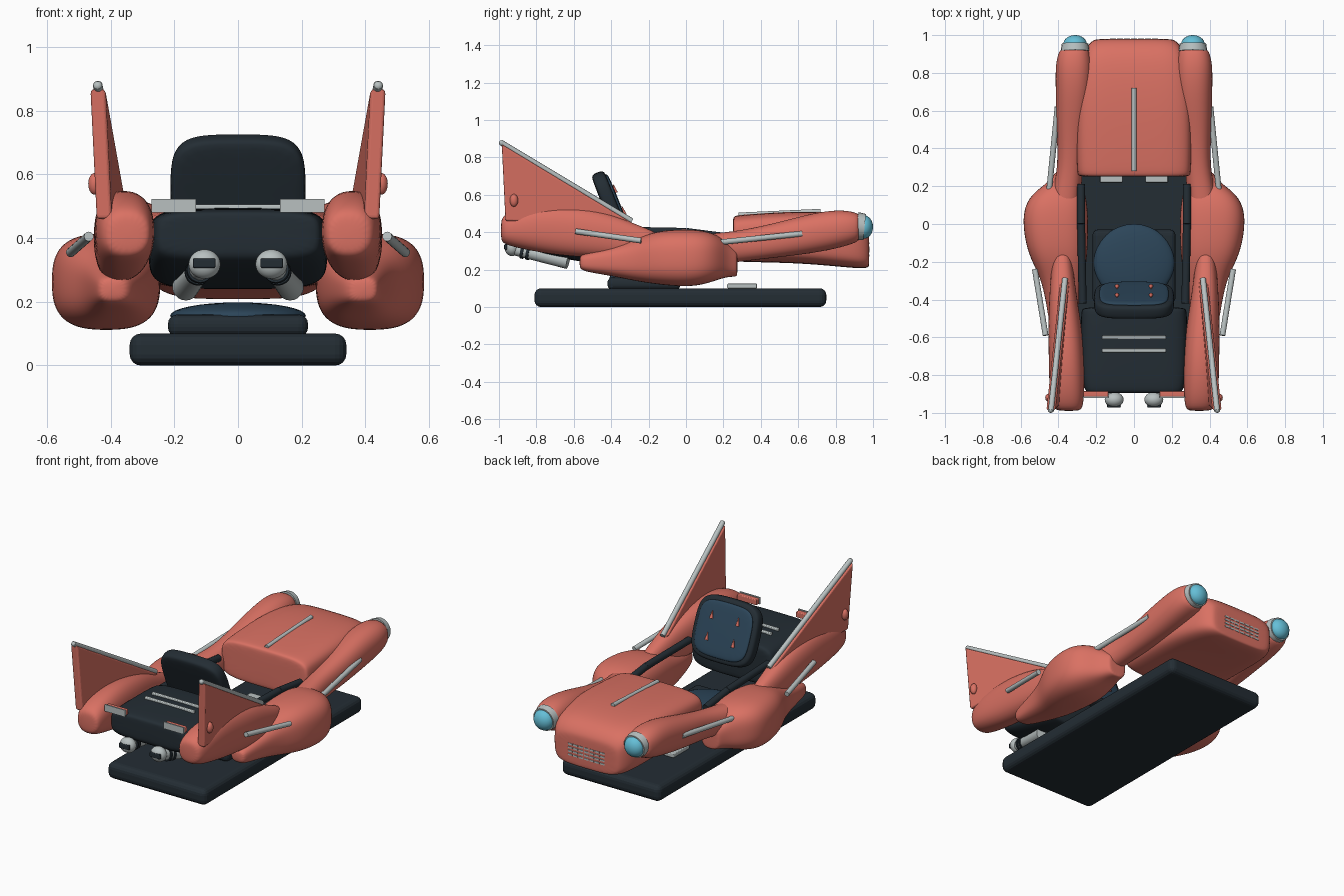
import bpy, bmesh, math
from mathutils import Matrix, Vector

if "Cube" in bpy.data.objects:
    bpy.data.objects.remove(bpy.data.objects["Cube"])


def material(name, *rgb):
    m = bpy.data.materials.new(name)
    m.use_nodes = True
    m.diffuse_color = (*rgb, 1)
    m.node_tree.nodes["Principled BSDF"].inputs["Base Color"].default_value = (*rgb, 1)
    return m


coral = material("coral_paint", .70, .165, .125)
dark = material("dark_trim", .017, .026, .034)
chrome = material("pale_metal", .48, .53, .53)
navy = material("navy_cushion", .025, .06, .10)
glass = material("blue_glass", .13, .52, .68)


def finish(name, bm, mat, mirror=False, subdiv=0, bevel=0):
    bmesh.ops.recalc_face_normals(bm, faces=bm.faces)
    me = bpy.data.meshes.new(name)
    bm.to_mesh(me)
    bm.free()
    me.materials.append(mat)
    ob = bpy.data.objects.new(name, me)
    bpy.context.collection.objects.link(ob)
    if mirror:
        ob.modifiers.new("Mirror", 'MIRROR').use_mirror_merge = False
    if bevel:
        b = ob.modifiers.new("Bevel", 'BEVEL')
        b.width, b.segments = bevel, 4
    if subdiv:
        ob.modifiers.new("Smooth", 'SUBSURF').levels = subdiv
        ob.modifiers["Smooth"].render_levels = subdiv
    return ob


def loft(name, sections, mat, power=2.4, mirror=False, place=None, count=20):
    """Skin rounded sections (y, x low, x high, z low, z high)."""
    bm = bmesh.new()
    rings = []
    for y, x0, x1, z0, z1 in sections:
        ring = []
        for i in range(count):
            a = math.tau * (i + .5) / count
            c, s = math.cos(a), math.sin(a)
            u = math.copysign(abs(c) ** (2 / power), c)
            v = math.copysign(abs(s) ** (2 / power), s)
            ring.append(bm.verts.new(((x0 + x1 + u * (x1 - x0)) / 2, y,
                                      (z0 + z1 + v * (z1 - z0)) / 2)))
        rings.append(ring)
    for a, b in zip(rings, rings[1:]):
        for i in range(count):
            j = (i + 1) % count
            bm.faces.new((a[i], a[j], b[j], b[i]))
    bm.faces.new(rings[0])
    bm.faces.new(rings[-1])
    for f in bm.faces:
        f.smooth = True
    if place:
        bm.transform(place)
    return finish(name, bm, mat, mirror, 2)


def box(name, lo, hi, mat, mirror=False, bevel=.006):
    bm = bmesh.new()
    lo, hi = Vector(lo), Vector(hi)
    bmesh.ops.create_cube(bm, size=1, matrix=Matrix.Translation((lo + hi) / 2)
                          @ Matrix.Diagonal((*(hi - lo), 1)))
    return finish(name, bm, mat, mirror, bevel=bevel)


def rod(name, p, q, r, mat, mirror=True, r2=None):
    p, q = Vector(p), Vector(q)
    turn = (q - p).to_track_quat('Z', 'Y').to_matrix().to_4x4()
    bm = bmesh.new()
    bmesh.ops.create_cone(bm, cap_ends=True, segments=20, radius1=r,
                          radius2=r if r2 is None else r2, depth=(q - p).length,
                          matrix=Matrix.Translation((p + q) / 2) @ turn)
    for f in bm.faces:
        f.smooth = len(f.verts) == 4
    return finish(name, bm, mat, mirror)


def ball(name, at, size, mat, mirror=False):
    bm = bmesh.new()
    bmesh.ops.create_uvsphere(bm, u_segments=32, v_segments=16, radius=1,
                              matrix=Matrix.Translation(at) @ Matrix.Diagonal((*size, 1)))
    for f in bm.faces:
        f.smooth = True
    return finish(name, bm, mat, mirror)


# Base and pedals
box("base_plate", (-.34, -.81, 0), (.34, .75, .1), dark, bevel=.035)
box("pedal", (.06, .22, .1), (.18, .38, .125), chrome, True)

# Hood
loft("hood", [(.25, -.28, .28, .26, .47), (.255, -.3, .3, .245, .488),
              (.3, -.305, .305, .24, .495), (.6, -.31, .31, .235, .515),
              (.82, -.29, .29, .215, .505), (.93, -.26, .26, .205, .475),
              (.975, -.22, .22, .21, .42), (.98, -.19, .19, .22, .39)],
     coral, 4.5)
rod("hood_strip", (0, .28, .492), (0, .72, .512), .013, chrome, False)
for row in range(4):
    z = .27 + row * .022
    for col in range(7):
        x = (col - 3) * .037
        box("grille_slot", (x - .015, .974, z), (x + .015, .982, z + .01), chrome, bevel=0)

# Side pods
loft("side_pod", [(-.57, .36, .43, .21, .27), (-.55, .33, .445, .19, .285),
                  (-.42, .29, .465, .17, .315), (-.28, .26, .495, .14, .36),
                  (-.16, .245, .565, .12, .41), (0, .24, .592, .105, .418),
                  (.1, .245, .58, .12, .41), (.17, .26, .53, .145, .385),
                  (.22, .28, .455, .16, .345), (.27, .29, .42, .162, .31),
                  (.275, .3, .41, .17, .3)], coral, 2.8, True)

# Front fenders with headlamps
loft("front_fender", [(0, .3, .45, .22, .38), (.15, .28, .44, .22, .395),
                      (.3, .27, .4, .245, .41), (.5, .25, .412, .265, .455),
                      (.7, .22, .415, .29, .51), (.84, .22, .418, .32, .522),
                      (.91, .235, .4, .345, .505), (.93, .245, .385, .36, .495)],
     coral, 2.3, True)
rod("lamp_ring", (.312, .915, .432), (.312, .955, .428), .076, chrome, r2=.07)
ball("lamp_lens", (.312, .95, .428), (.063, .05, .063), glass, True)

# Rear fenders
loft("rear_fender", [(-.99, .29, .4, .36, .46), (-.975, .27, .43, .335, .495),
                     (-.88, .26, .45, .31, .535), (-.72, .262, .452, .28, .556),
                     (-.55, .275, .455, .265, .535), (-.4, .3, .45, .26, .5),
                     (-.25, .32, .44, .25, .435), (-.1, .34, .42, .25, .38)],
     coral, 2.4, True)

# Tail fins
top, back, tip = (.44, -.985, .87), (.42, -.965, .46), (.365, -.29, .45)
bm = bmesh.new()
face = bm.faces.new([bm.verts.new(p) for p in (top, back, tip)])
half = Vector((.024, 0, 0))
extruded = bmesh.ops.extrude_face_region(bm, geom=[face])["geom"]
moved = [v for v in extruded if isinstance(v, bmesh.types.BMVert)]
for v in bm.verts:
    v.co += half if v in moved else -half
finish("tail_fin", bm, coral, True, bevel=.01)
rod("fin_strip", (.44, -.99, .88), (.365, -.29, .46), .015, chrome)
ball("fin_strip_end", (.44, -.985, .877), (.015, .015, .015), chrome, True)
ball("fin_button", (.45, -.92, .57), (.02, .022, .034), coral, True)

# Side trim rods
rod("rear_side_rod", (.468, -.59, .405), (.525, -.24, .355), .015, chrome)
rod("front_side_rod", (.45, .17, .345), (.405, .62, .392), .015, chrome)

# Rear deck with tail plates
loft("rear_deck", [(-.895, -.24, .24, .36, .47), (-.89, -.26, .26, .33, .487),
                   (-.8, -.28, .28, .29, .493), (-.55, -.285, .285, .235, .497),
                   (-.45, -.28, .28, .24, .493), (-.44, -.27, .27, .25, .485)],
     dark, 4.5)
for y in (-.67, -.6):
    box("deck_strip", (-.17, y - .01, .485), (.17, y + .01, .505), chrome)
box("tail_lamp", (.135, -.915, .482), (.27, -.885, .518), coral, True)
box("tail_lamp_face", (.132, -.922, .48), (.272, -.914, .522), chrome, True, 0)

# Exhausts
start, end = Vector((.165, -.63, .245)), Vector((.11, -.93, .312))
rod("exhaust_pipe", start, end, .042, chrome, r2=.032)
for t in (.68, .78):
    rod("exhaust_band", start.lerp(end, t), start.lerp(end, t + .05), .041, dark)
ball("exhaust_tip", (.105, -.93, .318), (.05, .04, .046), chrome, True)
box("exhaust_slot", (.07, -.972, .306), (.142, -.955, .336), dark, True)

# Cockpit side rails
rod("rail_front", (.28, .21, .375), (.28, 0, .402), .021, dark)
rod("rail_rear", (.28, 0, .402), (.272, -.42, .41), .021, dark)

# Seat
box("seat_base", (-.22, -.42, .09), (.22, -.03, .16), dark, bevel=.03)
ball("seat_cushion", (0, -.205, .156), (.213, .205, .042), navy)
lean = Matrix.Translation((0, -.405, .545)) @ Matrix.Rotation(.38, 4, 'X')


def pad(name, y0, y1, w, h, mat):
    loft(name, [(y0, .02 - w, w - .02, .02 - h, h - .02), (y0 + .008, -w, w, -h, h),
                (y1 - .008, -w, w, -h, h), (y1, .02 - w, w - .02, .02 - h, h - .02)],
         mat, 4, place=lean)


pad("backrest", -.04, .04, .215, .19, dark)
pad("backrest_cushion", .025, .052, .185, .163, navy)
for z in (-.075, .05):
    rod("backrest_stud", lean @ Vector((.09, .052, z)), lean @ Vector((.09, .056, z + .045)),
        .011, coral, r2=.002)
